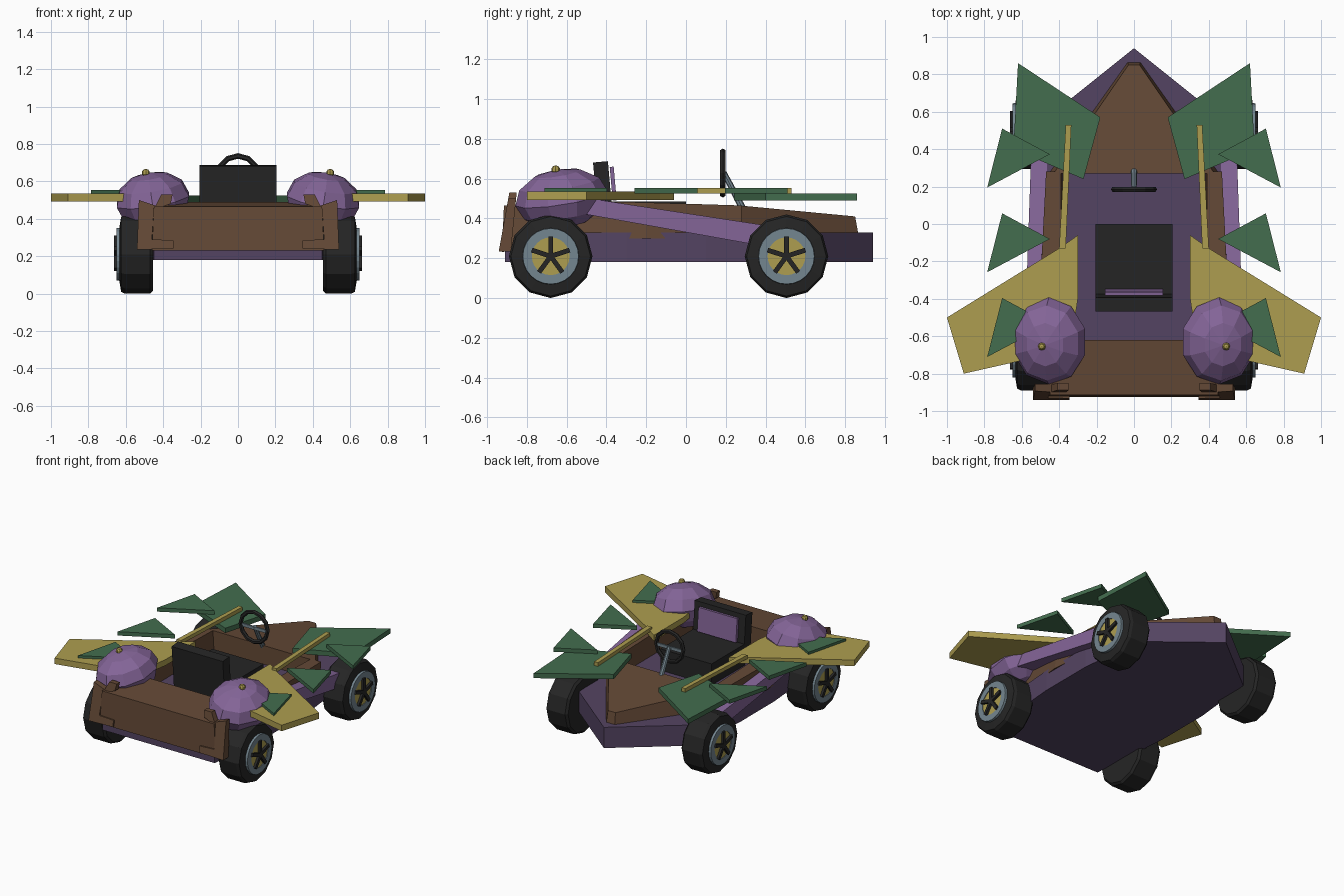
import bpy, bmesh, math
from mathutils import Matrix, Vector

if "Cube" in bpy.data.objects:
    bpy.data.objects.remove(bpy.data.objects["Cube"])


def srgb(r, g, b):
    return [((c / 255 + 0.055) / 1.055) ** 2.4 for c in (r, g, b)] + [1]


MATS = {}
for name, rgb in {"dark purple": (84, 68, 98), "light purple": (132, 101, 152),
                  "brown": (100, 73, 54), "gold": (174, 158, 80), "black": (37, 37, 37),
                  "grey blue": (116, 134, 144), "green": (67, 109, 78)}.items():
    MATS[name] = bpy.data.materials.new(name)
    MATS[name].diffuse_color = srgb(*rgb)


def finish(bm, name, mat, matrix=None):
    if matrix:
        bm.transform(matrix)
    bmesh.ops.recalc_face_normals(bm, faces=bm.faces)
    me = bpy.data.meshes.new(name)
    bm.to_mesh(me)
    bm.free()
    me.materials.append(MATS[mat])
    ob = bpy.data.objects.new(name, me)
    bpy.context.collection.objects.link(ob)
    return ob


def loft(name, mat, lower, upper):
    """Solid between two matching loops of 3D points."""
    bm = bmesh.new()
    a = [bm.verts.new(p) for p in lower]
    b = [bm.verts.new(p) for p in upper]
    n = len(a)
    bm.faces.new(a)
    bm.faces.new(b)
    for i in range(n):
        j = (i + 1) % n
        bm.faces.new((a[i], a[j], b[j], b[i]))
    return finish(bm, name, mat)


def plate(name, mat, pts, z0, z1, s=1):
    return loft(name, mat, [(s * x, y, z0) for x, y in pts], [(s * x, y, z1) for x, y in pts])


def box(name, mat, size, loc, rot=None):
    bm = bmesh.new()
    bmesh.ops.create_cube(bm, size=1)
    m = Matrix.Translation(loc) @ (rot or Matrix()) @ Matrix.Diagonal((*size, 1))
    return finish(bm, name, mat, m)


def lathe_x(name, mat, profile, s, y, z, n):
    """Closed (x, radius) profile spun round the axle, a corner at the bottom."""
    bm = bmesh.new()
    rings = []
    for x, r in profile:
        rings.append([bm.verts.new((s * x, y + r * math.sin(2 * math.pi * i / n),
                                    z - r * math.cos(2 * math.pi * i / n))) for i in range(n)])
    for k in range(len(rings)):
        a, b = rings[k], rings[(k + 1) % len(rings)]
        for i in range(n):
            j = (i + 1) % n
            bm.faces.new((a[i], a[j], b[j], b[i]))
    return finish(bm, name, mat)


def cylinder(name, mat, p, q, r1, r2, n):
    p, q = Vector(p), Vector(q)
    bm = bmesh.new()
    bmesh.ops.create_cone(bm, cap_ends=True, segments=n, radius1=r1, radius2=r2, depth=(q - p).length)
    m = Matrix.Translation((p + q) / 2) @ (q - p).to_track_quat('Z', 'Y').to_matrix().to_4x4()
    return finish(bm, name, mat, m)


def mirrored(half):
    return half + [(-x, y) for x, y in reversed(half) if x > 0]


# Pointed chassis floor
plate("chassis", "dark purple", mirrored([(0, 0.94), (0.45, 0.58), (0.5, 0.1), (0.5, -0.3), (0.45, -0.91)]), 0.18, 0.33)

# Hood: tapering wedge closing the front of the cockpit
hood_low = mirrored([(0.035, 0.87), (0.46, 0.27)])
hood_top = mirrored([(0.03, 0.85), (0.43, 0.27)])
loft("hood", "brown", [(x, y, 0.3) for x, y in hood_low],
     [(x, y, 0.41 if y > 0.5 else 0.465) for x, y in hood_top])

# Rear deck with slanted back panel
loft("rear_deck", "brown",
     [(-0.46, -0.925, 0.23), (0.46, -0.925, 0.23), (0.46, -0.62, 0.3), (-0.46, -0.62, 0.3)],
     [(-0.45, -0.915, 0.465), (0.45, -0.915, 0.465), (0.45, -0.62, 0.49), (-0.45, -0.62, 0.49)])

for s, side in ((1, "right"), (-1, "left")):
    # Cockpit side rail
    loft(side + "_side_rail", "brown",
         [(s * 0.38, 0.28, 0.3), (s * 0.46, 0.28, 0.3), (s * 0.51, -0.2, 0.3), (s * 0.46, -0.63, 0.3), (s * 0.38, -0.63, 0.3)],
         [(s * 0.39, 0.28, 0.465), (s * 0.47, 0.28, 0.465), (s * 0.495, -0.2, 0.48), (s * 0.45, -0.63, 0.49), (s * 0.39, -0.63, 0.49)])

    # Sloping side panel
    prof = [(-0.5, 0.42), (0.45, 0.25), (0.5, 0.35), (-0.45, 0.495)]
    loft(side + "_side_panel", "light purple",
         [(s * 0.46, y, z) for y, z in prof], [(s * (0.563 - 0.035 * y), y, z) for y, z in prof])

    # Notched bracket on the rear corner
    br = [(0.345, 0.24), (0.54, 0.235), (0.53, 0.5), (0.44, 0.47), (0.41, 0.53), (0.35, 0.53),
          (0.36, 0.48), (0.45, 0.45), (0.46, 0.29), (0.345, 0.285)]
    loft(side + "_rear_bracket", "brown",
         [(s * x, -0.94 + 0.18 * (z - 0.24), z) for x, z in br],
         [(s * x, -0.88 + 0.10 * (z - 0.24), z) for x, z in br])

    # Gold wing and rod
    plate(side + "_wing", "gold", [(0.3, -0.06), (0.4, -0.13), (1.0, -0.5), (0.91, -0.8),
                                   (0.6, -0.73), (0.33, -0.6), (0.3, -0.4)], 0.492, 0.535, s)
    plate(side + "_rod", "gold", [(0.335, 0.53), (0.365, 0.53), (0.4, -0.13), (0.365, -0.13)], 0.525, 0.552, s)

    # Green leaf fins
    plate(side + "_large_fin", "green", [(0.62, 0.86), (0.18, 0.57), (0.27, 0.24), (0.645, 0.4)], 0.49, 0.525, s)
    for k in range(3):
        d = -0.453 * k
        plate(f"{side}_small_fin_{k + 1}", "green",
              [(0.705, 0.51 + d), (0.45, 0.373 + d), (0.785, 0.195 + d)], 0.525, 0.553, s)

    # Faceted dome with gold knob, leaning outwards
    bm = bmesh.new()
    bmesh.ops.create_uvsphere(bm, u_segments=10, v_segments=6, radius=1)
    tilt = Matrix.Rotation(math.radians(9), 4, 'X') @ Matrix.Rotation(s * math.radians(9), 4, 'Y')
    m = Matrix.Translation((s * 0.455, -0.625, 0.5)) @ tilt @ Matrix.Diagonal((0.205, 0.235, 0.15, 1))
    finish(bm, side + "_dome", "light purple", m)
    bm = bmesh.new()
    bmesh.ops.create_uvsphere(bm, u_segments=8, v_segments=5, radius=0.022)
    finish(bm, side + "_dome_knob", "gold", Matrix.Translation((s * 0.493, -0.655, 0.645)))

    # Wheels
    for y, end in ((-0.68, "front"), (0.505, "back")):
        pre = f"{side}_{end}_"
        lathe_x(pre + "tyre", "black", [(0.455, 0.02), (0.455, 0.195), (0.47, 0.21), (0.605, 0.21),
                                        (0.625, 0.2), (0.635, 0.14), (0.62, 0.02)], s, y, 0.21, 12)
        lathe_x(pre + "rim", "grey blue", [(0.6, 0.145), (0.65, 0.14), (0.65, 0.095), (0.6, 0.095)], s, y, 0.21, 24)
        cylinder(pre + "hub_disc", "gold", (s * 0.6, y, 0.21), (s * 0.645, y, 0.21), 0.1, 0.1, 24)
        for k in range(5):
            rot = Matrix.Rotation(2 * math.pi * k / 5, 4, 'X')
            box(f"{pre}spoke_{k + 1}", "black", (0.03, 0.024, 0.1),
                Vector((s * 0.647, y, 0.21)) + rot @ Vector((0, 0, 0.05)), rot)
        cylinder(pre + "axle", "black", (0, y, 0.21), (s * 0.46, y, 0.21), 0.03, 0.03, 8)

# Seat
box("seat_cushion", "black", (0.41, 0.38, 0.165), (0, -0.19, 0.4025))
lean = Matrix.Rotation(math.radians(5), 4, 'X')
box("seat_back", "black", (0.41, 0.075, 0.34), (0, -0.415, 0.515), lean)
box("seat_back_pad", "light purple", (0.31, 0.02, 0.17), (0, -0.366, 0.575), lean)

# Steering wheel, spokes and column
bm = bmesh.new()
R, r, n, k = 0.108, 0.015, 12, 6
ring = [[bm.verts.new(((R + r * math.cos(2 * math.pi * j / k)) * math.cos(2 * math.pi * i / n),
                       r * math.sin(2 * math.pi * j / k),
                       (R + r * math.cos(2 * math.pi * j / k)) * math.sin(2 * math.pi * i / n)))
         for j in range(k)] for i in range(n)]
for i in range(n):
    for j in range(k):
        i2, j2 = (i + 1) % n, (j + 1) % k
        bm.faces.new((ring[i][j], ring[i2][j], ring[i2][j2], ring[i][j2]))
finish(bm, "steering_wheel", "black", Matrix.Translation((0, 0.185, 0.628)))
box("steering_crossbar", "grey blue", (0.2, 0.012, 0.022), (0, 0.187, 0.62))
cylinder("steering_column", "grey blue", (0, 0.29, 0.44), (0, 0.19, 0.63), 0.018, 0.014, 8)

for m in bpy.data.materials:
    if m.users and not m.is_grease_pencil:
        m.use_nodes = True
        m.node_tree.nodes["Principled BSDF"].inputs["Base Color"].default_value = m.diffuse_color
